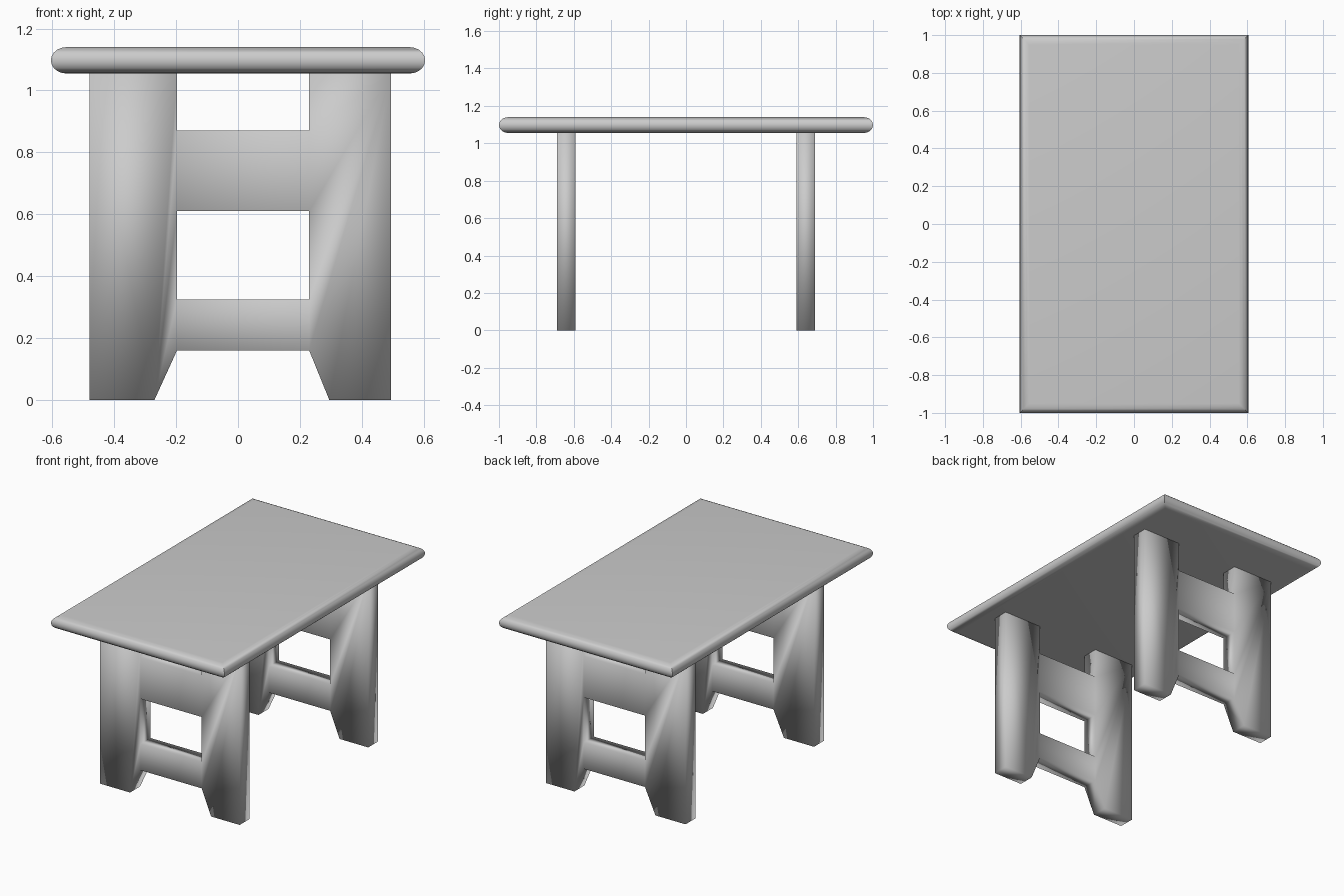
import bpy
import bmesh
import math

old = bpy.data.objects.get("Cube")
if old:
    bpy.data.objects.remove(old, do_unlink=True)

grey = bpy.data.materials.new("plain grey")
grey.use_nodes = True
colour = (0.6, 0.6, 0.6, 1)
grey.diffuse_color = colour
grey.node_tree.nodes["Principled BSDF"].inputs["Base Color"].default_value = colour

WIDTH, LENGTH, HEIGHT = 1.21, 2.0, 1.14
THICK = 0.085
UNDERSIDE = HEIGHT - THICK


def finish(name, bm):
    bmesh.ops.recalc_face_normals(bm, faces=bm.faces)
    mesh = bpy.data.meshes.new(name)
    bm.to_mesh(mesh)
    bm.free()
    mesh.materials.append(grey)
    obj = bpy.data.objects.new(name, mesh)
    bpy.context.collection.objects.link(obj)
    for p in mesh.polygons:
        p.use_smooth = True
    return obj


# Table top: stacked rectangles give a rounded edge with mitred corners
def make_top(steps=10, edge=0.05):
    bm = bmesh.new()
    rings = []
    for i in range(steps + 1):
        a = math.pi * (i / steps - 0.5)
        inset = edge * (1 - math.cos(a))
        x, y = WIDTH / 2 - inset, LENGTH / 2 - inset
        z = UNDERSIDE + THICK / 2 * (1 + math.sin(a))
        rings.append([bm.verts.new((sx * x, sy * y, z))
                      for sx, sy in ((-1, -1), (1, -1), (1, 1), (-1, 1))])
    for low, high in zip(rings, rings[1:]):
        for k in range(4):
            n = (k + 1) % 4
            bm.faces.new((low[k], low[n], high[n], high[k]))
    bm.faces.new(rings[0])
    bm.faces.new(rings[-1])
    top = finish("table_top", bm)
    bpy.context.view_layer.objects.active = top
    top.select_set(True)
    bpy.ops.object.shade_smooth_by_angle(angle=math.radians(40))
    top.select_set(False)


# Trestle: two plank legs joined by two rails, cut from one board
def make_trestle(name, y, depth=0.1):
    rails = ((0.16, 0.325), (0.61, 0.87))
    joints = [z for rail in rails for z in rail]
    inner = (-0.197, 0.23)
    legs = ((-0.48, -0.27, inner[0]), (0.495, 0.295, inner[1]))
    panels = []
    for outer, foot, inside in legs:
        panels.append([(outer, 0), (foot, 0)]
                      + [(inside, z) for z in joints]
                      + [(inside, UNDERSIDE), (outer, UNDERSIDE)])
    for low, high in rails:
        panels.append([(inner[0], low), (inner[1], low),
                       (inner[1], high), (inner[0], high)])

    bm = bmesh.new()
    for panel in panels:
        bm.faces.new([bm.verts.new((x, y - depth / 2, z)) for x, z in panel])
    bmesh.ops.remove_doubles(bm, verts=bm.verts, dist=0.0001)
    bmesh.ops.recalc_face_normals(bm, faces=bm.faces)
    board = bm.faces[:]
    result = bmesh.ops.extrude_face_region(bm, geom=board, use_keep_orig=True)
    moved = [v for v in result["geom"] if isinstance(v, bmesh.types.BMVert)]
    bmesh.ops.translate(bm, verts=moved, vec=(0, depth, 0))
    finish(name, bm)


make_top()
for name, side in (("front_trestle", -1), ("back_trestle", 1)):
    make_trestle(name, side * 0.64)
